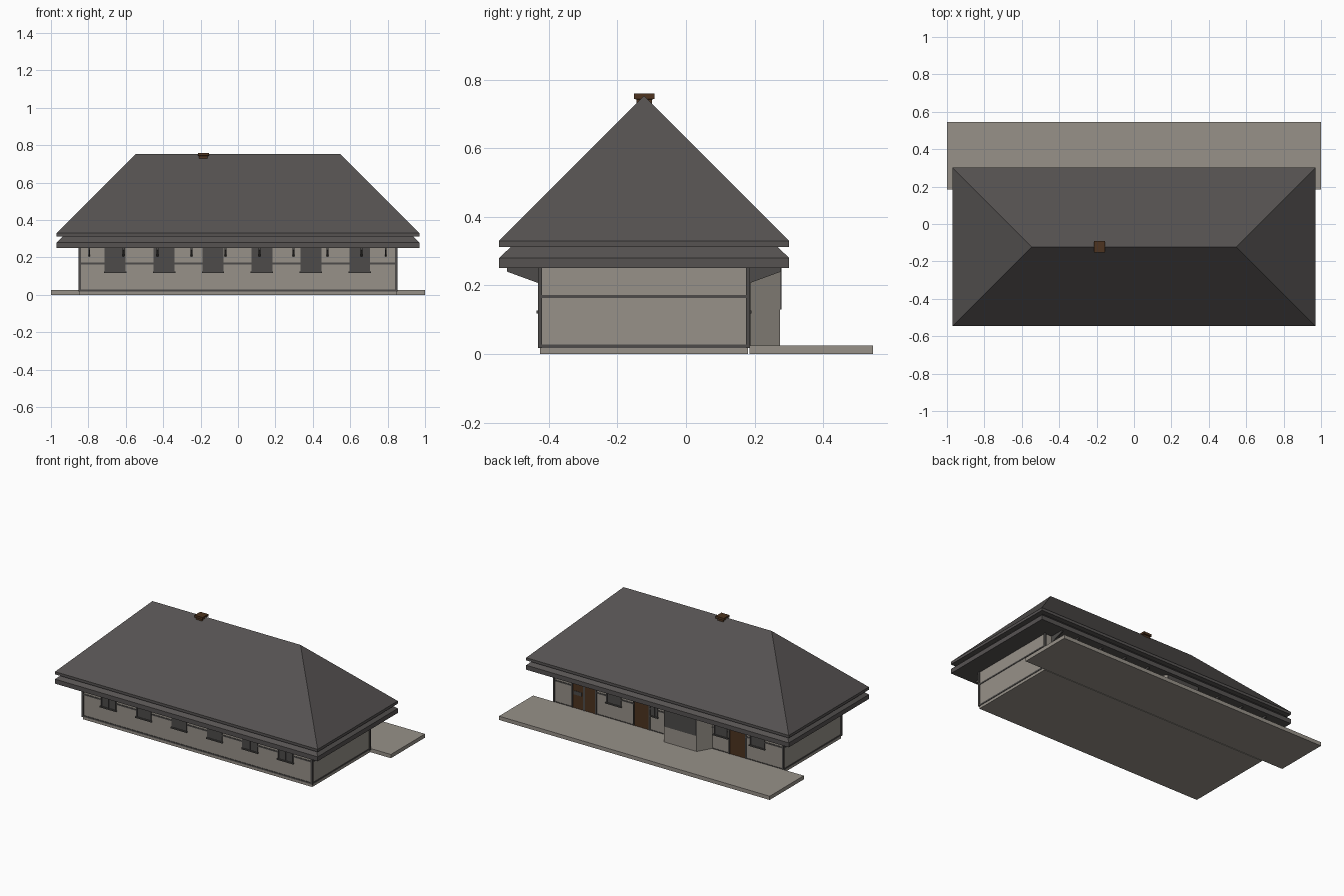
import bpy
import bmesh

cube = bpy.data.objects.get("Cube")
if cube:
    bpy.data.objects.remove(cube, do_unlink=True)


def material(name, rgb):
    m = bpy.data.materials.new(name)
    m.use_nodes = True
    m.diffuse_color = (*rgb, 1)
    m.node_tree.nodes["Principled BSDF"].inputs["Base Color"].default_value = (*rgb, 1)
    return m


PLASTER = material("pale plaster", (0.31, 0.285, 0.25))
ROOF = material("slate roof", (0.092, 0.085, 0.083))
TRIM = material("dark trim", (0.075, 0.071, 0.068))
WOOD = material("brown wood", (0.075, 0.034, 0.014))


def loft(name, mat, rings):
    """Closed solid through rings of equal point count, capped at both ends."""
    bm = bmesh.new()
    loops = [[bm.verts.new(p) for p in ring] for ring in rings]
    bm.faces.new(loops[0])
    bm.faces.new(loops[-1])
    n = len(loops[0])
    for a, b in zip(loops, loops[1:]):
        for i in range(n):
            j = (i + 1) % n
            bm.faces.new((a[i], a[j], b[j], b[i]))
    bmesh.ops.remove_doubles(bm, verts=bm.verts, dist=0.0001)
    bmesh.ops.recalc_face_normals(bm, faces=bm.faces)
    mesh = bpy.data.meshes.new(name)
    bm.to_mesh(mesh)
    bm.free()
    mesh.materials.append(mat)
    obj = bpy.data.objects.new(name, mesh)
    bpy.context.collection.objects.link(obj)
    return obj


def rect(x0, x1, y0, y1, z):
    return [(x0, y0, z), (x1, y0, z), (x1, y1, z), (x0, y1, z)]


def box(name, mat, x0, x1, y0, y1, z0, z1):
    return loft(name, mat, [rect(x0, x1, y0, y1, z0), rect(x0, x1, y0, y1, z1)])


# House footprint
WX, FRONT, BACK = 0.847, -0.426, 0.181
EAVE = 0.25


def wall_span(side, inner, outer):
    """Y range of a part fixed to the front (-1) or back (1) wall."""
    base = BACK if side > 0 else FRONT
    return sorted((base + side * inner, base + side * outer))


# Ground slabs and walls
box("floor_slab", PLASTER, -WX, WX, FRONT, BACK, 0, 0.02)
box("terrace", PLASTER, -1, 1, BACK + 0.004, 0.545, 0, 0.025)
box("walls", PLASTER, -WX, WX, FRONT, BACK, 0.02, EAVE + 0.01)

# Timber frame: corner posts and horizontal rails
for sx in (-1, 1):
    for label, y in (("front", FRONT), ("back", BACK)):
        cx = sx * (WX - 0.001)
        box(label + "_corner_post", TRIM, cx - 0.006, cx + 0.006,
            y - 0.006, y + 0.006, 0.017, EAVE)
for label, z0, z1 in (("sill_rail", 0.018, 0.028), ("middle_rail", 0.163, 0.172)):
    box(label, TRIM, -WX - 0.003, WX + 0.003, FRONT - 0.003, BACK + 0.003, z0, z1)

# Lower eave skirt and main hipped roof
RX, R0, R1 = 0.97, -0.545, 0.301
MID = (R0 + R1) / 2


def roof_ring(inset, z):
    return rect(-RX + inset, RX - inset, R0 + inset, R1 - inset, z)


loft("lower_eave", ROOF, [roof_ring(0, EAVE), roof_ring(0, 0.28), roof_ring(0.036, 0.314)])
loft("main_roof", ROOF, [roof_ring(0, 0.312), roof_ring(0, 0.33), roof_ring(R1 - MID, 0.753)])

# Chimney with flared cap
CX = -0.185
loft("chimney", WOOD, [rect(CX - w, CX + w, MID - w, MID + w, z)
                       for w, z in ((0.023, 0.70), (0.023, 0.742),
                                    (0.03, 0.744), (0.03, 0.759))])


def window(x, side, width=0.112):
    h = width / 2
    y0, y1 = wall_span(side, -0.005, 0.003)
    box("window_pane", TRIM, x - h, x + h, y0, y1, 0.125, EAVE)
    y0, y1 = wall_span(side, -0.005, 0.006)
    for s in (-1, 1):
        c = x + s * (h - 0.004)
        box("window_frame", TRIM, c - 0.004, c + 0.004, y0, y1, 0.125, EAVE)
    box("window_mullion", TRIM, x - 0.003, x + 0.003, y0, y1, 0.125, EAVE)
    y0, y1 = wall_span(side, -0.005, 0.010)
    box("window_sill", TRIM, x - h - 0.004, x + h + 0.004, y0, y1, 0.118, 0.126)


def door(x0, x1):
    box("door_leaf", WOOD, x0, x1, BACK - 0.01, BACK + 0.004, 0.025, 0.235)
    for c in (x0, x1):
        box("door_jamb", TRIM, c - 0.004, c + 0.004, BACK - 0.01, BACK + 0.007, 0.025, 0.235)
    box("door_lintel", TRIM, x0 - 0.004, x1 + 0.004, BACK - 0.01, BACK + 0.007, 0.235, 0.243)


# Windows and doors
for k in range(6):
    window(-0.657 + k * 0.2616, -1)
for x, w in ((0.405, 0.11), (0.105, 0.05), (-0.385, 0.1), (-0.655, 0.11)):
    window(x, 1, w)
for x0, x1 in ((0.625, 0.71), (0.535, 0.62), (0.14, 0.255), (-0.57, -0.45)):
    door(x0, x1)
# Glazed band across the double door's side leaf
box("door_glass", TRIM, 0.64, 0.70, BACK, BACK + 0.006, 0.115, 0.14)

# Angled bay at the back, with a window band
BAY = ((-0.33, BACK - 0.01), (0.03, BACK - 0.01), (-0.03, 0.274), (-0.27, 0.274))
loft("bay", PLASTER, [[(x, y, z) for x, y in BAY] for z in (0.02, EAVE + 0.01)])
box("bay_window", TRIM, -0.268, -0.032, 0.268, 0.278, 0.13, EAVE)

# Eave brackets under the overhang
for side, label in ((-1, "front"), (1, "back")):
    base = BACK if side > 0 else FRONT
    for k in range(10):
        x = min(-0.795 + k * 0.182, 0.79)
        profile = ((base, 0.205), (base + side * 0.096, 0.24),
                   (base + side * 0.096, EAVE + 0.005), (base, EAVE + 0.005))
        loft(label + "_eave_bracket", TRIM,
             [[(x + d, y, z) for y, z in profile] for d in (-0.005, 0.005)])
